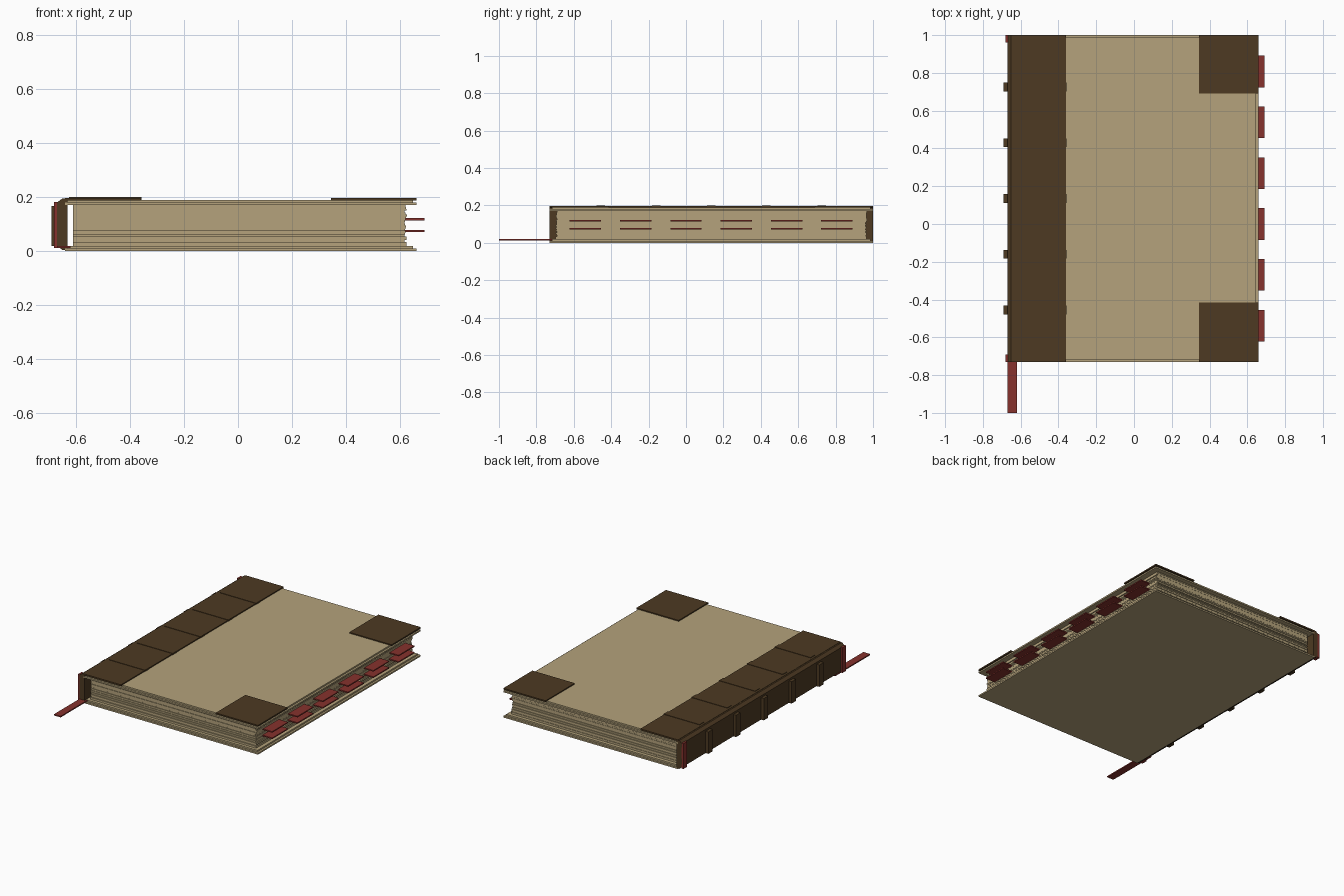
import bpy
import bmesh
import random

random.seed(4)
cube = bpy.data.objects.get("Cube")
if cube:
    bpy.data.objects.remove(cube)


def material(name, rgb):
    m = bpy.data.materials.new(name)
    m.use_nodes = True
    m.diffuse_color = (*rgb, 1)
    m.node_tree.nodes["Principled BSDF"].inputs["Base Color"].default_value = (*rgb, 1)
    return m


TAN = material("parchment", (0.46, 0.365, 0.2))
LEATHER = material("dark_leather", (0.075, 0.042, 0.016))
RED = material("red_cloth", (0.24, 0.032, 0.026))


def add_box(bm, x, y, z):
    verts = [bm.verts.new((a, b, c)) for c in z for b in y for a in x]
    for f in ((0, 2, 3, 1), (4, 5, 7, 6), (0, 1, 5, 4),
              (2, 6, 7, 3), (0, 4, 6, 2), (1, 3, 7, 5)):
        bm.faces.new([verts[i] for i in f])


def finish(name, bm, mat):
    bmesh.ops.recalc_face_normals(bm, faces=bm.faces)
    mesh = bpy.data.meshes.new(name)
    bm.to_mesh(mesh)
    bm.free()
    mesh.materials.append(mat)
    obj = bpy.data.objects.new(name, mesh)
    bpy.context.collection.objects.link(obj)
    return obj


def boxes(name, mat, *items):
    bm = bmesh.new()
    for item in items:
        add_box(bm, *item)
    return finish(name, bm, mat)


FRONT, BACK, FORE = -0.73, 1.0, 0.66

# Stepped covers: a wide board with a slightly inset board above it
for name, z in (("bottom_cover", 0.0), ("top_cover", 0.17)):
    boxes(name, TAN,
          ((-0.64, FORE), (FRONT, BACK), (z, z + 0.01)),
          ((-0.64, FORE - 0.013), (FRONT + 0.013, BACK - 0.013), (z + 0.01, z + 0.02)))

# Page block made of thin uneven sheets
count = 22
step = 0.15 / count
pages = []
for i in range(count):
    z = 0.02 + i * step
    a, b, c = (random.uniform(0, 0.009) for _ in range(3))
    pages.append(((-0.61, 0.625 - a), (FRONT + 0.032 + b, BACK - 0.032 - c), (z, z + step)))
boxes("pages", TAN, *pages)

# Spine with chamfered outer edges
bm = bmesh.new()
profile = [(-0.63, 0.005), (-0.65, 0.005), (-0.67, 0.02),
           (-0.67, 0.18), (-0.65, 0.195), (-0.63, 0.195)]
ends = [[bm.verts.new((x, y, z)) for x, z in profile] for y in (FRONT, BACK)]
for ring in ends:
    bm.faces.new(ring)
for i in range(len(profile)):
    j = (i + 1) % len(profile)
    bm.faces.new((ends[0][i], ends[0][j], ends[1][j], ends[1][i]))
finish("spine", bm, LEATHER)

# Leather strip and corner plates on the top cover
boxes("cover_leather", LEATHER, ((-0.64, -0.36), (FRONT, BACK), (0.187, 0.197)))
boxes("corner_plates", LEATHER,
      ((0.345, FORE), (FRONT, -0.415), (0.188, 0.197)),
      ((0.345, FORE), (0.69, BACK), (0.188, 0.197)))

# Raised bands across the spine and the leather strip
bands = []
for i in range(5):
    y = -0.455 + i * 0.295
    bands.append(((-0.69, -0.66), (y - 0.023, y + 0.023), (0.02, 0.167)))
    bands.append(((-0.625, -0.357), (y - 0.023, y + 0.023), (0.19, 0.2)))
boxes("spine_bands", LEATHER, *bands)

# Cloth end bands on the spine and the ribbon bookmark
boxes("end_bands", RED,
      ((-0.681, -0.665), (FRONT, FRONT + 0.04), (0.012, 0.182)),
      ((-0.681, -0.665), (BACK - 0.04, BACK), (0.012, 0.182)))
boxes("ribbon", RED, ((-0.67, -0.62), (-1.0, FRONT + 0.1), (0.011, 0.019)))

# Two rows of index tabs along the page edge
tabs = []
for i in range(6):
    y = -0.538 + i * 0.269
    for z in (0.075, 0.118):
        tabs.append(((0.58, 0.69), (y - 0.084, y + 0.084), (z - 0.004, z + 0.004)))
boxes("index_tabs", RED, *tabs)
